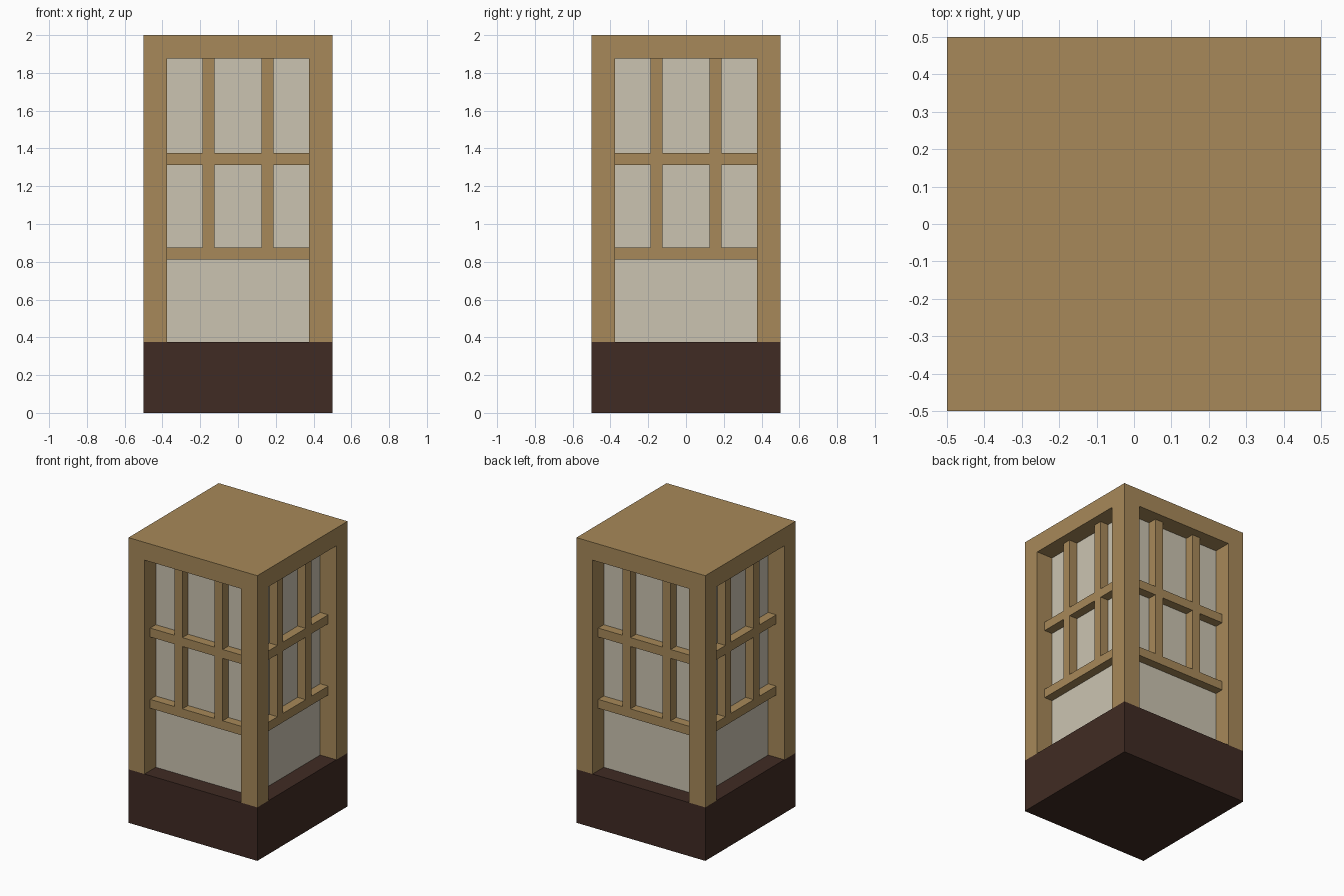
import bpy
from math import pi
from mathutils import Matrix, Vector

cube = bpy.data.objects.get("Cube")
if cube:
    bpy.data.objects.remove(cube, do_unlink=True)


def material(name, colour):
    mat = bpy.data.materials.new(name)
    mat.use_nodes = True
    mat.diffuse_color = (*colour, 1)
    bsdf = next(n for n in mat.node_tree.nodes if n.type == 'BSDF_PRINCIPLED')
    bsdf.inputs["Base Color"].default_value = (*colour, 1)
    return mat


WOOD = material("light_wood", (0.386, 0.25, 0.1))
PAPER = material("cream_paper", (0.597, 0.552, 0.44))
DARK = material("dark_wood", (0.051, 0.024, 0.017))


def box(name, low, high, mat, turn=0):
    """Box between two corners, turned in quarter steps about the z axis."""
    low, high = Vector(low), Vector(high)
    bpy.ops.mesh.primitive_cube_add(size=1)
    obj = bpy.context.object
    obj.name = name
    obj.data.transform(Matrix.Rotation(turn * pi / 2, 4, 'Z')
                       @ Matrix.Translation((low + high) / 2)
                       @ Matrix.Diagonal((*(high - low), 1)))
    obj.data.materials.append(mat)
    return obj


HALF = 0.5        # half the outer width
INNER = 0.375     # half the paper core width
BAR = 0.0625      # lattice bar thickness
BASE_TOP, ROOF_LOW, TOP = 0.375, 1.875, 2.0
RAILS = (0.8125, 1.3125)

# Plinth, cap and paper core
box("base", (-HALF, -HALF, 0), (HALF, HALF, BASE_TOP), DARK)
box("top_cap", (-HALF, -HALF, ROOF_LOW), (HALF, HALF, TOP), WOOD)
box("paper_core", (-INNER, -INNER, BASE_TOP), (INNER, INNER, ROOF_LOW), PAPER)

# Corner posts and the recessed lattice, repeated on each side
front = -INNER - BAR
for turn, side in enumerate(("front", "left", "back", "right")):
    box(f"{side}_corner_post", (-HALF, -HALF, BASE_TOP),
        (-INNER, -INNER, ROOF_LOW), WOOD, turn)
    for z in RAILS:
        box(f"{side}_rail", (-INNER, front, z), (INNER, -INNER, z + BAR), WOOD, turn)
    # Upright bars fill the gaps between rails and cap
    for x in (-0.1875, 0.125):
        for low, high in ((RAILS[0] + BAR, RAILS[1]), (RAILS[1] + BAR, ROOF_LOW)):
            box(f"{side}_upright", (x, front, low), (x + BAR, -INNER, high), WOOD, turn)
